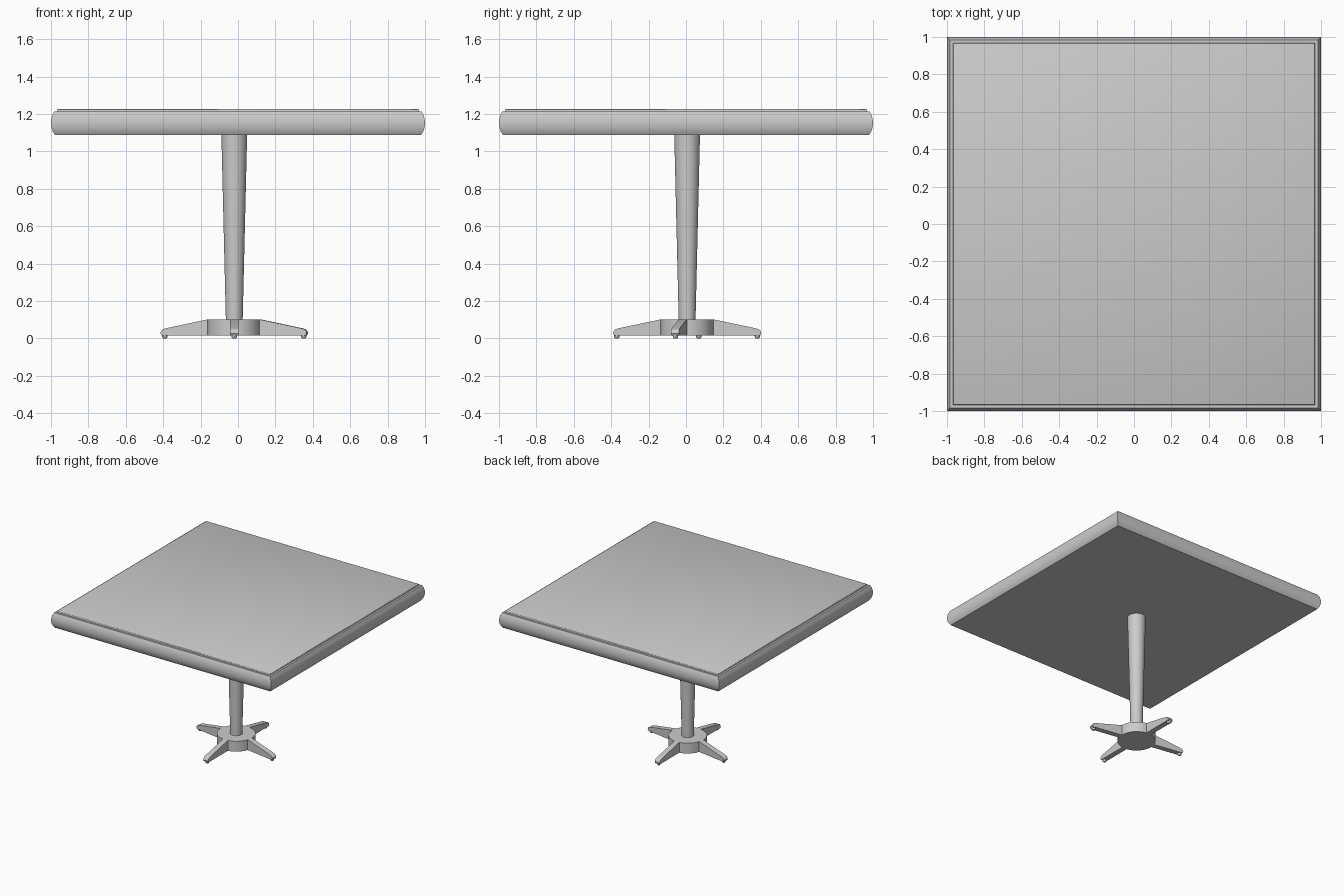
import bpy, bmesh, math
from mathutils import Matrix, Vector

if "Cube" in bpy.data.objects:
    bpy.data.objects.remove(bpy.data.objects["Cube"])

CX, CY = -0.02, 0.006  # pedestal axis sits slightly off centre


def make(name, bm, angle=None):
    bmesh.ops.recalc_face_normals(bm, faces=bm.faces)
    me = bpy.data.meshes.new(name)
    bm.to_mesh(me)
    bm.free()
    ob = bpy.data.objects.new(name, me)
    bpy.context.collection.objects.link(ob)
    if angle:
        bpy.ops.object.select_all(action='DESELECT')
        ob.select_set(True)
        bpy.context.view_layer.objects.active = ob
        bpy.ops.object.shade_smooth_by_angle(angle=math.radians(angle))
    return ob


def loft(name, profile, sides, centre=(0, 0), angle=30):
    """Stack of regular polygon rings (radius, z), capped at both ends."""
    bm = bmesh.new()
    k = math.sqrt(2) if sides == 4 else 1  # squares use half-width
    rings = []
    for r, z in profile:
        rings.append([bm.verts.new((
            centre[0] + k * r * math.cos(2 * math.pi * (i + 0.5) / sides),
            centre[1] + k * r * math.sin(2 * math.pi * (i + 0.5) / sides), z))
            for i in range(sides)])
    for a, b in zip(rings, rings[1:]):
        for i in range(sides):
            j = (i + 1) % sides
            bm.faces.new((a[i], a[j], b[j], b[i]))
    bm.faces.new(rings[0])
    bm.faces.new(rings[-1])
    return make(name, bm, angle)


# Table top with bulging edge, and thin raised panel
loft("table_top", [(0.979, 1.088), (0.990, 1.106), (0.997, 1.125), (1.0, 1.148),
                   (0.998, 1.172), (0.993, 1.192), (0.983, 1.212)], 4)
loft("top_panel", [(0.967, 1.205), (0.967, 1.221), (0.965, 1.225), (0.961, 1.227)], 4, angle=50)

# Tapered column and round hub
loft("column", [(0.045, 0.095), (0.069, 1.09)], 48, (CX, CY))
loft("base_hub", [(0.143, 0.016), (0.143, 0.101)], 48, (CX, CY))

# Four sloping legs, each with a small foot pad
LEG = [(0.12, 0.016), (0.390, 0.016), (0.396, 0.026), (0.394, 0.038),
       (0.384, 0.048), (0.366, 0.054), (0.143, 0.101), (0.12, 0.101)]
for n, deg in enumerate((-9.5, 90, 170.5, 270)):
    m = Matrix.Translation((CX, CY, 0)) @ Matrix.Rotation(math.radians(deg), 4, 'Z')
    bm = bmesh.new()
    face = bm.faces.new([bm.verts.new((x, -0.022, z)) for x, z in LEG])
    ext = bmesh.ops.extrude_face_region(bm, geom=[face])
    bmesh.ops.translate(bm, vec=(0, 0.044, 0),
                        verts=[v for v in ext["geom"] if isinstance(v, bmesh.types.BMVert)])
    bm.transform(m)
    make(f"leg_{n + 1}", bm, 40)
    foot = m @ Vector((0.376, 0, 0))
    loft(f"foot_{n + 1}", [(0.009, 0), (0.014, 0.005), (0.016, 0.02)], 16, foot[:2], 40)
